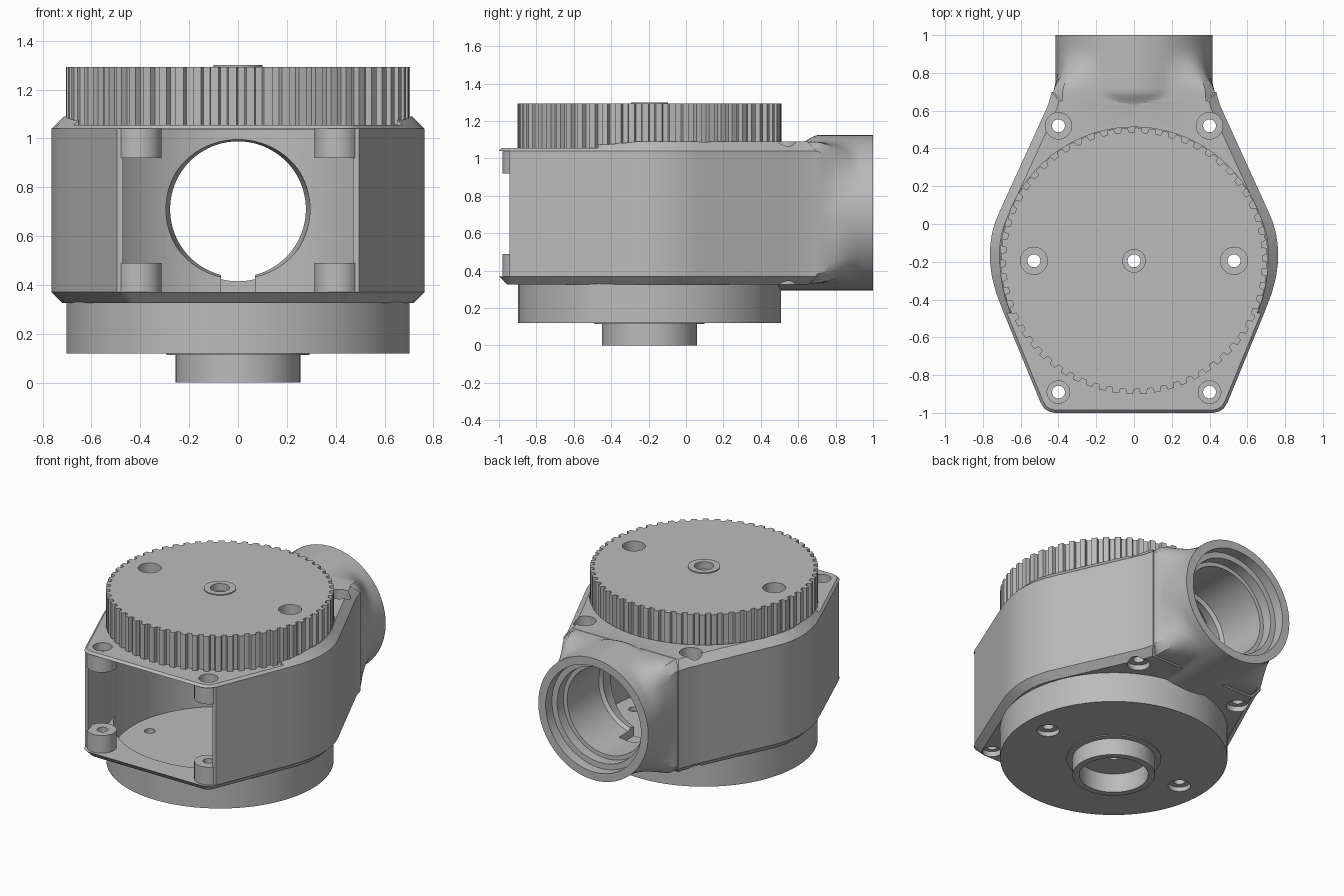
import bpy, bmesh, math
from mathutils import Vector

if "Cube" in bpy.data.objects:
    bpy.data.objects.remove(bpy.data.objects["Cube"])

grey = bpy.data.materials.new("plain grey")
grey.use_nodes = True
grey.diffuse_color = (0.5, 0.5, 0.5, 1)
grey.node_tree.nodes["Principled BSDF"].inputs["Base Color"].default_value = (0.5, 0.5, 0.5, 1)

AXIS_Y = -0.195    # centre of the turntable
BORE_Z = 0.71      # centre of the side tube
TAU = math.tau


def loft(name, rings):
    """Closed solid through a list of equal-length point rings."""
    bm = bmesh.new()
    loops = [[bm.verts.new(p) for p in ring] for ring in rings]
    n = len(loops[0])
    for a, b in zip(loops, loops[1:]):
        for i in range(n):
            j = (i + 1) % n
            bm.faces.new((a[i], a[j], b[j], b[i]))
    bm.faces.new(loops[0])
    bm.faces.new(loops[-1])
    bmesh.ops.recalc_face_normals(bm, faces=bm.faces)
    mesh = bpy.data.meshes.new(name)
    bm.to_mesh(mesh)
    bm.free()
    mesh.materials.append(grey)
    obj = bpy.data.objects.new(name, mesh)
    bpy.context.collection.objects.link(obj)
    return obj


def prism(name, pts, z0, z1):
    return loft(name, [[(x, y, z) for x, y in pts] for z in (z0, z1)])


def circle(r, x=0.0, y=AXIS_Y, n=96):
    return [(x + r * math.cos(TAU * i / n), y + r * math.sin(TAU * i / n)) for i in range(n)]


def disc(name, r, z0, z1, x=0.0, y=AXIS_Y, n=96):
    return prism(name, circle(r, x, y, n), z0, z1)


def combine(obj, tools, op="DIFFERENCE"):
    """Apply boolean tools one by one and delete them."""
    for tool in tools:
        mod = obj.modifiers.new("join", "BOOLEAN")
        mod.operation, mod.solver, mod.object = op, "EXACT", tool
        bpy.context.view_layer.update()
        dg = bpy.context.evaluated_depsgraph_get()
        mesh = bpy.data.meshes.new_from_object(obj.evaluated_get(dg))
        obj.modifiers.clear()
        obj.data = mesh
        bpy.data.objects.remove(tool)


def hole(x, y, r, z0, z1):
    return disc("cutter", r, z0, z1, x, y, 32)


def inset(pts, d):
    """Move a counter-clockwise outline inward by d."""
    out = []
    for i, p in enumerate(pts):
        p = Vector(p)
        e1 = (p - Vector(pts[i - 1])).normalized()
        e2 = (Vector(pts[(i + 1) % len(pts)]) - p).normalized()
        n1, n2 = Vector((-e1.y, e1.x)), Vector((-e2.y, e2.x))
        m = (n1 + n2).normalized()
        out.append(tuple(p + m * d / max(m.dot(n1), 0.5)))
    return out


# Housing body: mirrored outline with chamfered top and bottom
half = [(0.42, -1), (0.45, -0.993), (0.475, -0.977), (0.495, -0.945), (0.69, -0.47),
        (0.73, -0.365), (0.752, -0.28), (0.763, -0.2), (0.763, -0.13), (0.752, -0.05),
        (0.735, 0.01), (0.71, 0.07), (0.5, 0.53), (0.455, 0.63), (0.435, 0.7)]
outline = half + [(-x, y) for x, y in reversed(half)]
layers = [(0.325, 0.045), (0.37, 0), (1.04, 0), (1.09, 0.05)]
housing = loft("housing", [[(x, y, z) for x, y in inset(outline, d)] for z, d in layers])


# Side tube: round at the mouth, blending into the boxy body
def smooth(v, a, b):
    t = min(max((v - a) / (b - a), 0), 1)
    return t * t * (3 - 2 * t)


def tube_radius(a, y):
    c, s = abs(math.cos(a)) + 1e-6, abs(math.sin(a)) + 1e-6
    r = 0.415
    if math.sin(a) > 0:
        r = 0.37 + 0.045 * smooth(y, 0.6, 0.71)
    if y > 0.61:
        w = 0.44 - 0.03 * smooth(y, 0.62, 0.8)
        box = min(w / c, 0.378 / s, (w + 0.33) / (c + s))
        t = smooth(y, 0.7, 0.94)
        r = max(r, box + (0.415 - box) * t)
    return r


def tube_ring(y, radius, n=96):
    ring = []
    for i in range(n):
        a = TAU * i / n
        r = radius(a, y)
        ring.append((r * math.cos(a), y, BORE_Z + r * math.sin(a)))
    return ring


ys = [0.45, 0.6] + [0.62 + 0.02 * i for i in range(17)] + [1.0]
tube = loft("tube", [tube_ring(y, tube_radius) for y in ys])
combine(housing, [tube], "UNION")

# Round chamber, open front, stepped bore, turntable recess and front step
mouth = [(-0.8, -1.1), (0.8, -1.1), (0.8, -0.945), (0.47, -0.945), (0.62, -0.4),
         (-0.62, -0.4), (-0.47, -0.945), (-0.8, -0.945)]
bore_steps = [(0.2, 0.295), (0.42, 0.295), (0.5, 0.278), (0.52, 0.295), (0.86, 0.295), (0.861, 0.322),
              (0.93, 0.322), (0.931, 0.36), (1.1, 0.36)]
bore = loft("bore", [tube_ring(y, lambda a, v, r=r: r) for y, r in bore_steps])
combine(housing, [
    disc("chamber", 0.66, 0.2, 1.035),
    prism("mouth", mouth, 0.37, 1.04),
    bore,
    prism("slot", [(-0.07, 0.2), (0.07, 0.2), (0.07, 0.62), (-0.07, 0.62)], 0.372, 0.5),
    disc("recess", 0.708, 1.056, 1.2),
    prism("front_step", [(-1, -1.2), (1, -1.2), (1, -0.47), (-1, -0.47)], 1.055, 1.3),
])

# Screw bosses in the open front corners
for side in (-1, 1):
    for z0, z1 in ((0.36, 0.49), (0.92, 1.045)):
        combine(housing, [disc("boss", 0.092, z0, z1, side * 0.405, -0.89, 32)], "UNION")

# Counterbored corner screw holes
for side in (-1, 1):
    for y, r in ((0.52, 0.07), (-0.89, 0.06)):
        x = side * 0.4
        combine(housing, [hole(x, y, 0.034, 0.2, 1.3), hole(x, y, r, 1.0, 1.3),
                          hole(x, y, r, 0.2, 0.36)])

# Lower drum with hollow hub
drum = disc("lower_drum", 0.703, 0.12, 0.34)
combine(drum, [disc("collar", 0.293, 0.114, 0.15), disc("hub", 0.255, 0, 0.15)], "UNION")
combine(drum, [disc("chamber", 0.66, 0.18, 0.5), disc("hub_bore", 0.213, -0.1, 0.13),
               hole(0, AXIS_Y, 0.034, -0.1, 0.5)])

# Toothed turntable
TEETH = 60
teeth = []
for i in range(TEETH):
    for f, r in ((0.0, 0.68), (0.38, 0.68), (0.46, 0.705), (0.92, 0.705)):
        a = TAU * (i + f) / TEETH
        teeth.append((r * math.cos(a), AXIS_Y + r * math.sin(a)))
gear = prism("toothed_turntable", teeth, 1.05, 1.293)
combine(gear, [disc("gear_hub", 0.1, 1.2, 1.3, n=48)], "UNION")
combine(gear, [hole(0, AXIS_Y, 0.06, 1.25, 1.4), hole(0, AXIS_Y, 0.034, 0.9, 1.4)])
combine(housing, [hole(0, AXIS_Y, 0.034, 0.9, 1.4)])

# Two screw holes passing through turntable, housing and drum
for x in (-0.53, 0.53):
    combine(gear, [hole(x, AXIS_Y, 0.072, 1.15, 1.4), hole(x, AXIS_Y, 0.034, 0.9, 1.4)])
    combine(housing, [hole(x, AXIS_Y, 0.034, 0.9, 1.4)])
    combine(drum, [hole(x, AXIS_Y, 0.07, 0, 0.15), hole(x, AXIS_Y, 0.034, 0, 0.4)])

# Smooth curved walls, sharp edges
for obj in bpy.context.view_layer.objects:
    obj.select_set(obj in (housing, drum, gear))
bpy.context.view_layer.objects.active = housing
bpy.ops.object.shade_smooth_by_angle(angle=math.radians(25))
